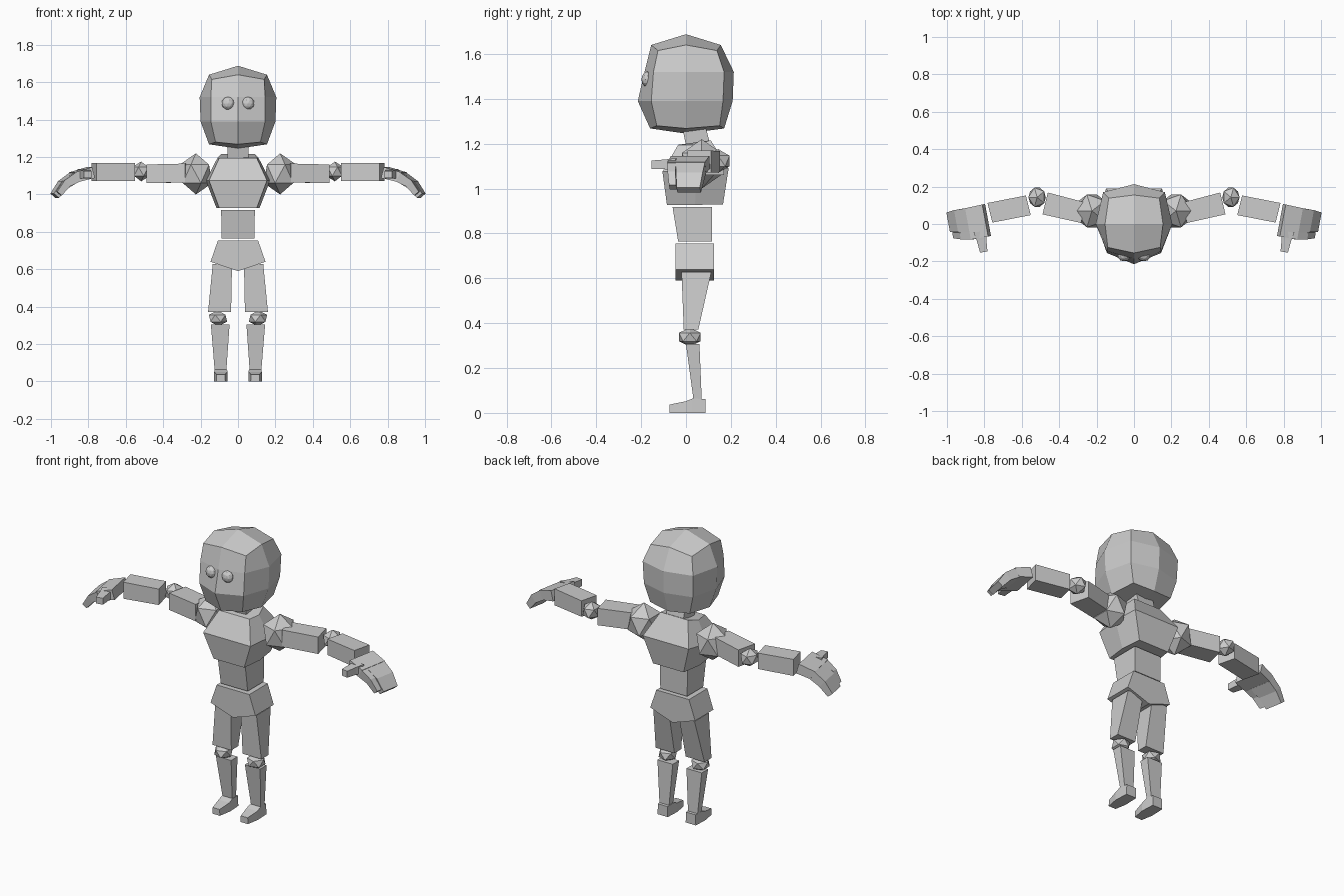
import bpy, bmesh, math
from mathutils import Vector, Matrix

if "Cube" in bpy.data.objects:
    bpy.data.objects.remove(bpy.data.objects["Cube"])

grey = bpy.data.materials.new("light_grey")
grey.diffuse_color = (0.6, 0.6, 0.6, 1)
grey.use_nodes = True
grey.node_tree.nodes["Principled BSDF"].inputs["Base Color"].default_value = grey.diffuse_color


def finish(name, bm, mirror=False):
    bmesh.ops.recalc_face_normals(bm, faces=bm.faces[:])
    me = bpy.data.meshes.new(name)
    bm.to_mesh(me)
    bm.free()
    me.materials.append(grey)
    ob = bpy.data.objects.new(name, me)
    bpy.context.collection.objects.link(ob)
    if mirror:
        mod = ob.modifiers.new("mirror", 'MIRROR')
        mod.use_mirror_merge = False
    return ob


def bridge(bm, rings):
    """Skin neighbouring rings of points with quads."""
    loops = [[bm.verts.new(p) for p in r] for r in rings]
    n = len(loops[0])
    for a, b in zip(loops, loops[1:]):
        for i in range(n):
            j = (i + 1) % n
            bm.faces.new((a[i], a[j], b[j], b[i]))
    return loops


def loft(name, rings, mirror=False):
    bm = bmesh.new()
    loops = bridge(bm, rings)
    bm.faces.new(loops[0])
    bm.faces.new(loops[-1])
    return finish(name, bm, mirror)


def block(name, levels, mirror=False):
    """Tapered block from (x0, x1, y0, y1, z) levels."""
    loft(name, [[(x0, y0, z), (x1, y0, z), (x1, y1, z), (x0, y1, z)]
                for x0, x1, y0, y1, z in levels], mirror)


def limb(name, yaw, sections):
    """Mirrored bar from (x, y, z, half width, half height, droop) sections."""
    a = math.radians(yaw)
    side = Vector((-math.sin(a), math.cos(a), 0))
    rings = []
    for x, y, z, hw, hh, droop in sections:
        d = math.radians(droop)
        up = Vector((math.sin(d) * math.cos(a), math.sin(d) * math.sin(a), math.cos(d)))
        c = Vector((x, y, z))
        rings.append([c + side * hw * s + up * hh * t
                      for s, t in ((-1, -1), (1, -1), (1, 1), (-1, 1))])
    loft(name, rings, True)


def joint(name, centre, size, detail=1):
    """Mirrored faceted ball."""
    bm = bmesh.new()
    m = Matrix.Translation(centre) @ Matrix.Diagonal((*size, 1))
    bmesh.ops.create_icosphere(bm, subdivisions=detail, radius=1, matrix=m)
    finish(name, bm, True)


# Head: eight-sided rings, closed by four quads above and below
def head_ring(z, front, fx, fy, sx, bx, by, back, lift):
    return [(0, front, z + lift), (fx, fy, z), (sx, 0, z + lift), (bx, by, z),
            (0, back, z + lift), (-bx, by, z), (-sx, 0, z + lift), (-fx, fy, z)]


bm = bmesh.new()
loops = bridge(bm, [
    head_ring(1.28, -.16, .12, -.13, .155, .13, .15, .17, -.012),
    head_ring(1.39, -.215, .145, -.155, .20, .16, .165, .208, 0),
    head_ring(1.52, -.185, .145, -.145, .205, .165, .17, .213, 0),
    head_ring(1.615, -.155, .14, -.125, .155, .135, .138, .155, .025)])
for loop, z in ((loops[0], 1.245), (loops[-1], 1.688)):
    pole = bm.verts.new((0, 0, z))
    for i in range(0, 8, 2):
        bm.faces.new((loop[i], loop[i + 1], loop[(i + 2) % 8], pole))
finish("head", bm)
joint("eyes", (.053, -.172, 1.487), (.035, .027, .035), 2)

# Neck, six-sided chest and belly
block("neck", [(-.055, .055, 0, .11, 1.19), (-.058, .058, -.015, .09, 1.265)])


def chest_ring(z, fx, fy, sx, sy, bx, by, back_z):
    return [(-fx, fy, z), (fx, fy, z), (sx, sy, z), (bx, by, back_z),
            (-bx, by, back_z), (-sx, sy, z)]


loft("chest", [chest_ring(.927, .10, -.085, .115, .04, .10, .165, .93),
               chest_ring(1.075, .155, -.105, .172, .05, .15, .19, 1.09),
               chest_ring(1.195, .10, -.035, .11, .04, .09, .11, 1.215)])
block("belly", [(-.088, .088, -.035, .115, .765), (-.09, .09, -.06, .115, .918)])

# Pelvis: front outline pushed through the depth
outline = [(-.107, .755), (.107, .755), (.147, .64), (0, .59), (-.147, .64)]
loft("pelvis", [[(x, y, z) for x, z in outline] for y in (-.047, .125)])

# Legs
block("thighs", [(.037, .16, -.01, .055, .372), (.032, .135, -.02, .113, .628)], True)
joint("knees", (.107, .017, .338), (.055, .057, .042))
block("shins", [(.062, .125, .033, .07, .062), (.045, .145, 0, .06, .306)], True)
feet = [(.087, .033, 0, .062), (.03, .036, 0, .064), (0, .037, 0, .052), (-.073, .024, 0, .037)]
loft("feet", [[(.092 - w, y, b), (.092 + w, y, b), (.092 + w * .95, y, t), (.092 - w * .95, y, t)]
              for y, w, b, t in feet], True)

# Arms
joint("shoulders", (.225, .07, 1.11), (.097, .103, .11))
limb("upper_arms", 13.7, [(.27, .06, 1.115, .056, .05, 0), (.475, .11, 1.11, .06, .05, 0)])
joint("elbows", (.518, .143, 1.123), (.052, .06, .053))
limb("forearms", -14, [(.565, .1, 1.12, .054, .047, 0), (.77, .06, 1.12, .054, .049, 0)])

# Hands: palm, joined fingers, separate forefinger and thumb
limb("palms", -10.5, [(.788, .02, 1.117, .087, .03, 15), (.875, .003, 1.093, .085, .028, 28)])
limb("fingers", -10.5, [(.874, .022, 1.093, .066, .028, 28), (.935, .018, 1.052, .06, .025, 42),
                        (.98, .012, .993, .053, .018, 50)])
limb("forefingers", -10.5, [(.86, -.062, 1.093, .02, .026, 28), (.915, -.062, 1.06, .018, .022, 42),
                            (.957, -.058, 1.005, .016, .016, 50)])
limb("thumbs", -100, [(.82, -.04, 1.11, .038, .025, 0), (.815, -.085, 1.108, .026, .022, 0),
                      (.803, -.15, 1.106, .02, .019, 0)])
